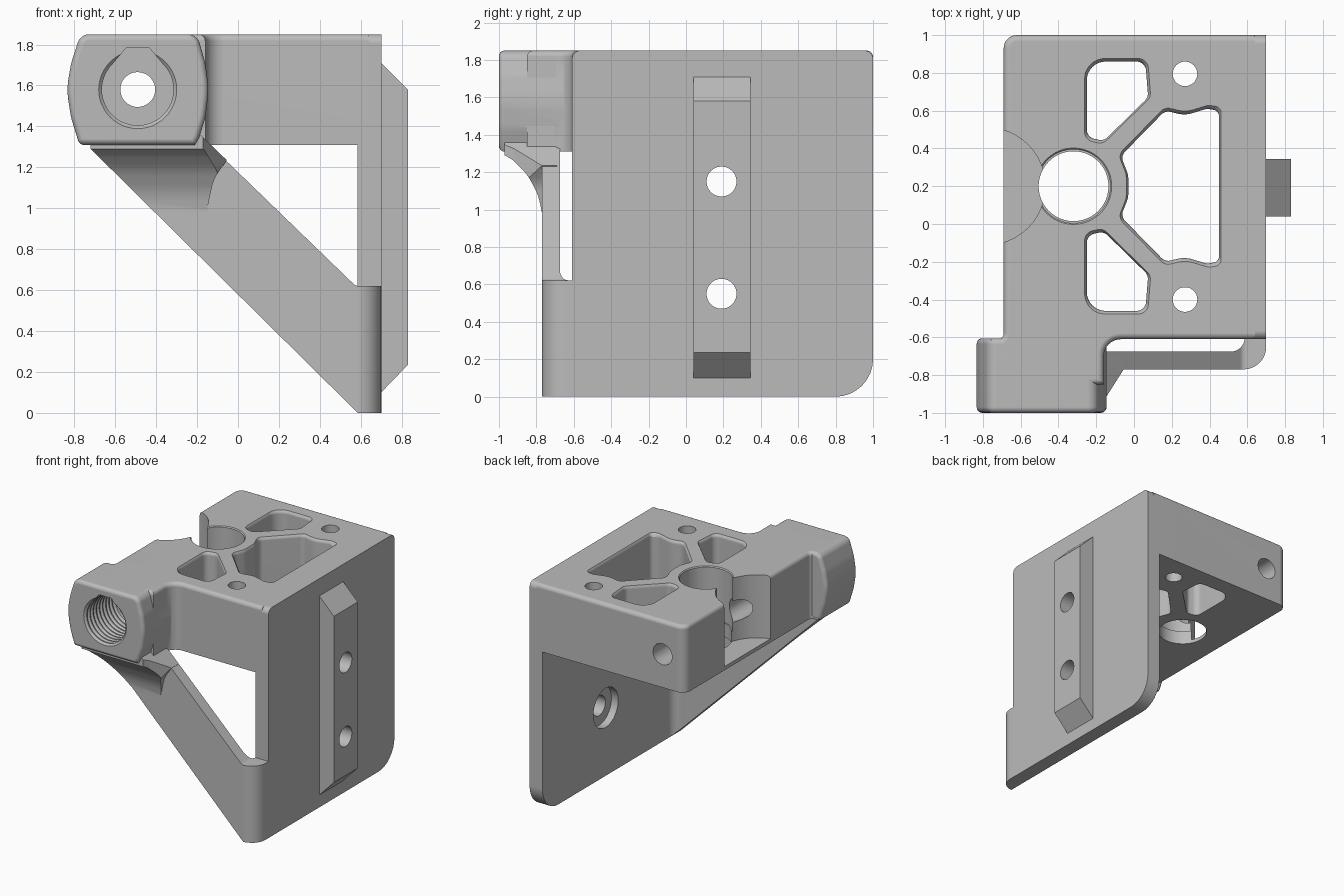
import bpy, bmesh, math
from mathutils import Vector

old = bpy.data.objects.get("Cube")
if old:
    bpy.data.objects.remove(old, do_unlink=True)

grey = bpy.data.materials.new("plain grey")
grey.use_nodes = True
tone = (0.5, 0.5, 0.5, 1)
grey.diffuse_color = tone
grey.node_tree.nodes["Principled BSDF"].inputs["Base Color"].default_value = tone

ORDER = {"z": lambda a, b, h: (a, b, h),
         "y": lambda a, b, h: (a, h, b),
         "x": lambda a, b, h: (h, a, b)}


def rounded(corners, steps=8):
    """Outline from (a, b) or (a, b, radius) corners, with true arcs."""
    out = []
    for i, c in enumerate(corners):
        p = Vector(c[:2])
        if len(c) < 3:
            out.append(p)
            continue
        u = Vector(corners[i - 1][:2]) - p
        v = Vector(corners[(i + 1) % len(corners)][:2]) - p
        half = u.angle(v) / 2
        d = min(c[2] / math.tan(half), 0.46 * u.length, 0.46 * v.length)
        a, b, w = p + u.normalized() * d, p + v.normalized() * d, math.sin(half)
        for k in range(steps + 1):
            t = k / steps
            fa, fp, fb = (1 - t) ** 2, 2 * t * (1 - t) * w, t * t
            out.append((a * fa + p * fp + b * fb) / (fa + fp + fb))
    return out


def circle(a, b, r, n=48):
    return [Vector((a + r * math.cos(math.tau * k / n),
                    b + r * math.sin(math.tau * k / n))) for k in range(n)]


def loft(name, outline, axis, rings, soften=None, width=0.04):
    """Stack scaled copies of an outline along an axis; soften picks bevel edges."""
    bm = bmesh.new()
    mid = sum(outline, Vector((0, 0))) / len(outline)
    loops = []
    for h, s in rings:
        flat = [mid + (p - mid) * s for p in outline]
        loops.append([bm.verts.new(ORDER[axis](p.x, p.y, h)) for p in flat])
    for lo, hi in zip(loops, loops[1:]):
        for i in range(len(lo)):
            bm.faces.new((lo[i - 1], lo[i], hi[i], hi[i - 1]))
    bm.faces.new(loops[0])
    bm.faces.new(loops[-1])
    bmesh.ops.recalc_face_normals(bm, faces=bm.faces)
    if soften:
        edges = [e for e in bm.edges if soften(e.verts[0].co, e.verts[1].co)]
        bmesh.ops.bevel(bm, geom=edges, offset=width, segments=5, profile=0.5,
                        affect="EDGES", clamp_overlap=True)
    mesh = bpy.data.meshes.new(name)
    bm.to_mesh(mesh)
    bm.free()
    mesh.materials.append(grey)
    obj = bpy.data.objects.new(name, mesh)
    bpy.context.collection.objects.link(obj)
    return obj


def prism(name, outline, axis, lo, hi, **kw):
    return loft(name, outline, axis, [(lo, 1), (hi, 1)], **kw)


def activate(obj):
    for o in bpy.context.selected_objects:
        o.select_set(False)
    obj.select_set(True)
    bpy.context.view_layer.objects.active = obj


def combine(target, other, operation):
    mod = target.modifiers.new("combine", "BOOLEAN")
    mod.operation, mod.solver, mod.object = operation, "EXACT", other
    activate(target)
    bpy.ops.object.modifier_apply(modifier=mod.name)
    bpy.data.objects.remove(other, do_unlink=True)


BOTTOM, TOP = 1.31, 1.85

# Thick top block, flared where it meets the boss
plan = rounded([(0.64, 1), (-0.69, 1, 0.07), (-0.69, -0.61, 0.06), (-0.76, -0.61),
                (-0.76, -0.85), (-0.16, -0.85), (-0.16, -0.61, 0.09), (0.64, -0.61)])
bracket = prism("bracket", plan, "z", BOTTOM, TOP, width=0.045,
                soften=lambda a, b: min(a.z, b.z) > 1.84 and min(a.x, b.x) < 0.63)

# Side plate with rounded corners
plate = prism("side_plate", rounded([(-0.61, 0), (1, 0, 0.2), (1, TOP, 0.045),
                                     (-0.61, TOP, 0.045)]), "x", 0.585, 0.7)

# Bulged boss
boss = prism("boss", rounded([(-0.775, 1.31, 0.03), (-0.815, 1.44, 0.3), (-0.838, 1.58, 0.4),
                              (-0.815, 1.71, 0.3), (-0.77, 1.85, 0.06), (-0.2, 1.85, 0.06),
                              (-0.16, 1.71, 0.3), (-0.142, 1.58, 0.4), (-0.16, 1.44, 0.3),
                              (-0.19, 1.345), (-0.21, 1.31)]), "y", -1, -0.605,
             soften=lambda a, b: abs(a.y - b.y) < 0.001)

# Diagonal brace wrapping round the front corner
brace = prism("brace", rounded([(-0.75, -0.77), (0.7, -0.77, 0.12), (0.7, -0.5),
                                (0.585, -0.5), (0.585, -0.675, 0.07), (-0.75, -0.675)]),
              "z", -0.1, 1.45)
slope = prism("brace_outline", rounded([(0.585, 0), (0.75, 0), (0.75, 0.62), (0.575, 0.62, 0.04),
                                        (-0.19, 1.36), (-0.19, 1.4), (-0.72, 1.4),
                                        (-0.72, 1.29)]), "y", -0.9, -0.4)
combine(brace, slope, "INTERSECT")

# Scooped gusset beneath the boss
gusset = prism("gusset", rounded([(-1, 1.36), (-1, 1.305), (-0.93, 1.27, 0.2), (-0.85, 1.19, 0.3),
                                  (-0.79, 1.08, 0.3), (-0.77, 0.98), (-0.77, 0.9),
                                  (-0.69, 0.9), (-0.69, 1.36)]), "x", -0.8, 0)
side = prism("gusset_side", rounded([(-0.72, 1.4), (-0.72, 1.29), (-0.15, 0.727), (-0.15, 1),
                                     (-0.12, 1.14, 0.2), (-0.055, 1.235), (-0.19, 1.365),
                                     (-0.3, 1.4)]), "y", -1.1, -0.5)
taper = prism("gusset_taper", rounded([(-0.8, -0.97), (-0.17, -0.97), (-0.15, -0.92),
                                       (-0.055, -0.77), (-0.055, -0.6), (-0.8, -0.6)]),
              "z", 0.5, 1.6)
combine(gusset, side, "INTERSECT")
combine(gusset, taper, "INTERSECT")

# Outer rail with sloping ends
rail = prism("rail", rounded([(0.66, 0.1), (0.7, 0.1), (0.83, 0.235), (0.83, 1.58),
                              (0.7, 1.71), (0.66, 1.71)]), "y", 0.04, 0.345)

for part in (plate, boss, brace, gusset, rail):
    combine(bracket, part, "UNION")


# Weight-saving pockets with softened rims
def pocket(outline, flare):
    return loft("pocket", outline, "z", [(1.2, 1), (1.825, 1), (1.84, 1 + flare / 3),
                                         (1.855, 1 + flare)])


def mirrored(corners):
    return [(c[0], 0.4 - c[1], *c[2:]) for c in reversed(corners)]


small = [(-0.25, 0.86, 0.1), (0.06, 0.86, 0.05), (0.075, 0.67, 0.05),
         (-0.16, 0.44, 0.05), (-0.25, 0.46, 0.05)]
half = [(0.45, 0.6, 0.04), (0.385, 0.61, 0.06), (0.27, 0.575, 0.15), (0.165, 0.6, 0.05),
        (-0.07, 0.36, 0.05), (-0.03, 0.26, 0.12)]
cutters = [pocket(rounded(small), 0.1), pocket(rounded(mirrored(small)), 0.1),
           pocket(rounded(half + mirrored(half)), 0.06)]

# Main bore, its ledge and the side notch
cutters += [pocket(circle(-0.32, 0.2, 0.185), 0.12),
            prism("ledge", circle(-0.32, 0.2, 0.195), "z", 1.42, 1.9),
            prism("notch", circle(-0.78, 0.2, 0.31), "z", 1.34, 1.9)]

# Screw holes through the top and the rail
for y in (0.795, -0.4):
    cutters.append(prism("top_hole", circle(0.27, y, 0.065), "z", 1.2, 1.9))
for z in (0.55, 1.15):
    cutters.append(prism("rail_hole", circle(0.19, z, 0.08), "x", 0.5, 0.9))
    cutters.append(prism("counterbore", circle(0.19, z, 0.158), "x", 0.5, 0.645))

# Long through hole, teardrop socket and thread grooves
cutters.append(prism("through_hole", circle(-0.49, 1.58, 0.085), "y", -1.1, 1.1))
tear = [p for p in circle(-0.49, 1.58, 0.175) if p.y < 1.58 + 0.175 * 0.72]
arc = sorted(tear, key=lambda p: (math.atan2(p.y - 1.58, p.x + 0.49) - 0.8) % math.tau)
arc = [Vector((-0.435, 1.785)), Vector((-0.545, 1.785))] + arc
cutters.append(prism("socket", arc, "y", -1.1, -0.6))
grooves = [(-1.1, 1.09)] + [(-1 + 0.02 * k, 1.09 if k % 2 == 0 else 0.97) for k in range(20)]
cutters.append(loft("thread", circle(-0.49, 1.58, 0.175), "y", grooves))

for cutter in cutters:
    combine(bracket, cutter, "DIFFERENCE")

# Smooth curved walls, keep crisp edges
activate(bracket)
bpy.ops.object.shade_smooth_by_angle(angle=math.radians(30))
bracket.modifiers.new("even_normals", "WEIGHTED_NORMAL").keep_sharp = True
